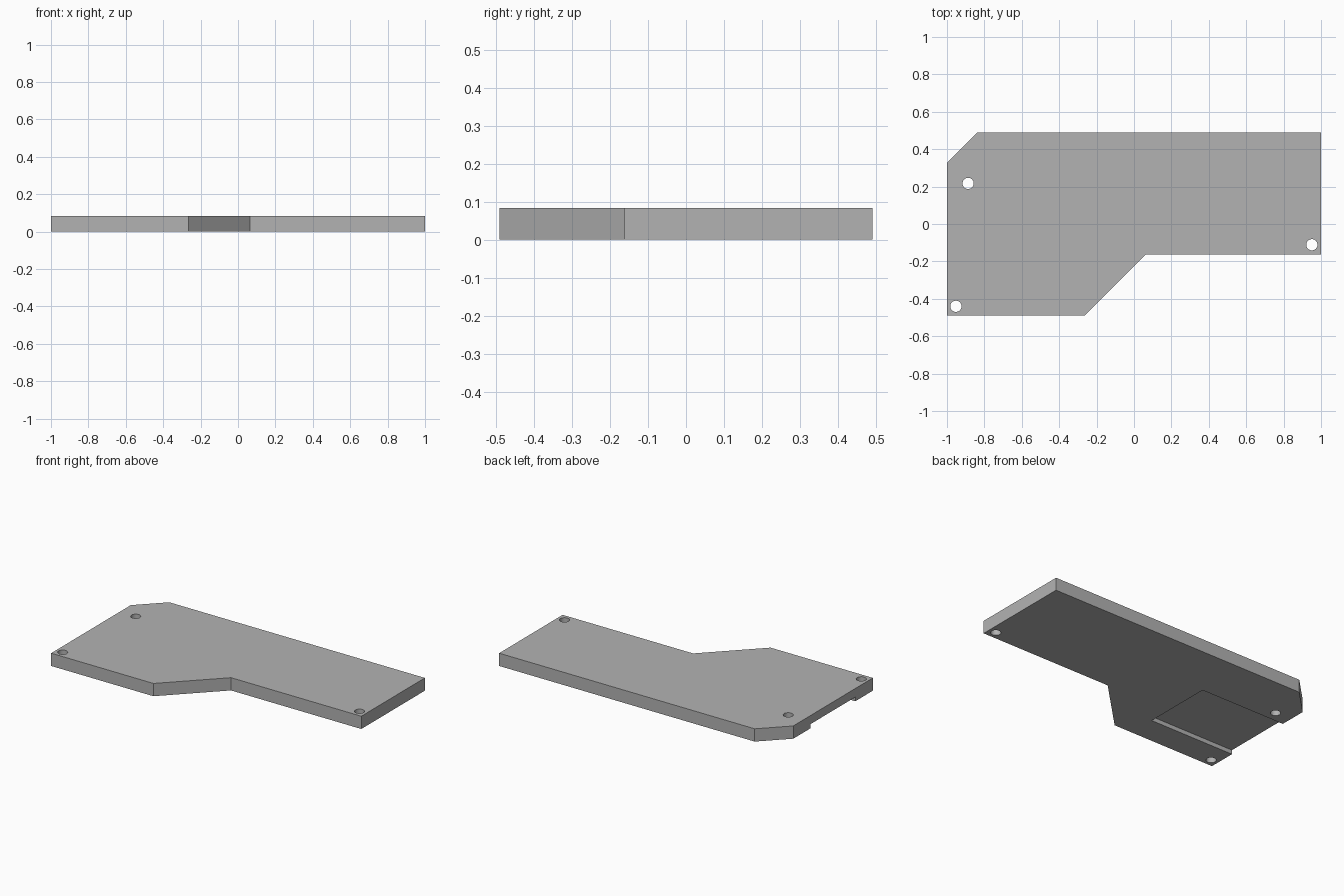
import bpy, bmesh, math

if "Cube" in bpy.data.objects:
    bpy.data.objects.remove(bpy.data.objects["Cube"])

THICKNESS = 0.083
RECESS_DEPTH = 0.027

grey = bpy.data.materials.new("plain grey")
grey.use_nodes = True
colour = (0.45, 0.45, 0.45, 1)
grey.diffuse_color = colour
grey.node_tree.nodes["Principled BSDF"].inputs["Base Color"].default_value = colour


def prism(name, outline, bottom, top):
    """Extrude a flat outline between two heights."""
    bm = bmesh.new()
    face = bm.faces.new([bm.verts.new((x, y, bottom)) for x, y in outline])
    new = bmesh.ops.extrude_face_region(bm, geom=[face])["geom"]
    verts = [v for v in new if isinstance(v, bmesh.types.BMVert)]
    bmesh.ops.translate(bm, verts=verts, vec=(0, 0, top - bottom))
    bmesh.ops.recalc_face_normals(bm, faces=bm.faces)
    mesh = bpy.data.meshes.new(name)
    bm.to_mesh(mesh)
    bm.free()
    mesh.materials.append(grey)
    obj = bpy.data.objects.new(name, mesh)
    bpy.context.collection.objects.link(obj)
    return obj


def circle(cx, cy, radius, sides=32):
    angles = [math.tau * i / sides for i in range(sides)]
    return [(cx + radius * math.cos(a), cy + radius * math.sin(a)) for a in angles]


# Plate with a clipped back corner and a stepped front edge
plate = prism("plate", [(-1, -0.49), (-0.265, -0.49), (0.063, -0.162), (1, -0.162),
                        (1, 0.49), (-0.837, 0.49), (-1, 0.327)], 0, THICKNESS)

# Shallow recess under the right end, open at the side
cutters = [prism("recess_cutter", [(-1.1, -0.31), (-0.394, -0.31),
                                   (-0.394, 0.148), (-1.1, 0.148)], -0.1, RECESS_DEPTH)]

# Three through holes
for i, (x, y) in enumerate([(-0.887, 0.217), (-0.952, -0.44), (0.951, -0.111)]):
    cutters.append(prism(f"hole_cutter_{i + 1}", circle(x, y, 0.03), -0.1, 0.2))

# Apply the cuts, then discard the cutters
bpy.context.view_layer.objects.active = plate
for cutter in cutters:
    cut = plate.modifiers.new(cutter.name, "BOOLEAN")
    cut.operation = "DIFFERENCE"
    cut.solver = "EXACT"
    cut.object = cutter
    cutter.hide_render = True
    bpy.ops.object.modifier_apply(modifier=cut.name)
    bpy.data.objects.remove(cutter)

# Smooth hole walls, sharp plate edges
bpy.ops.object.select_all(action="DESELECT")
plate.select_set(True)
bpy.ops.object.shade_smooth_by_angle(angle=math.radians(30))
